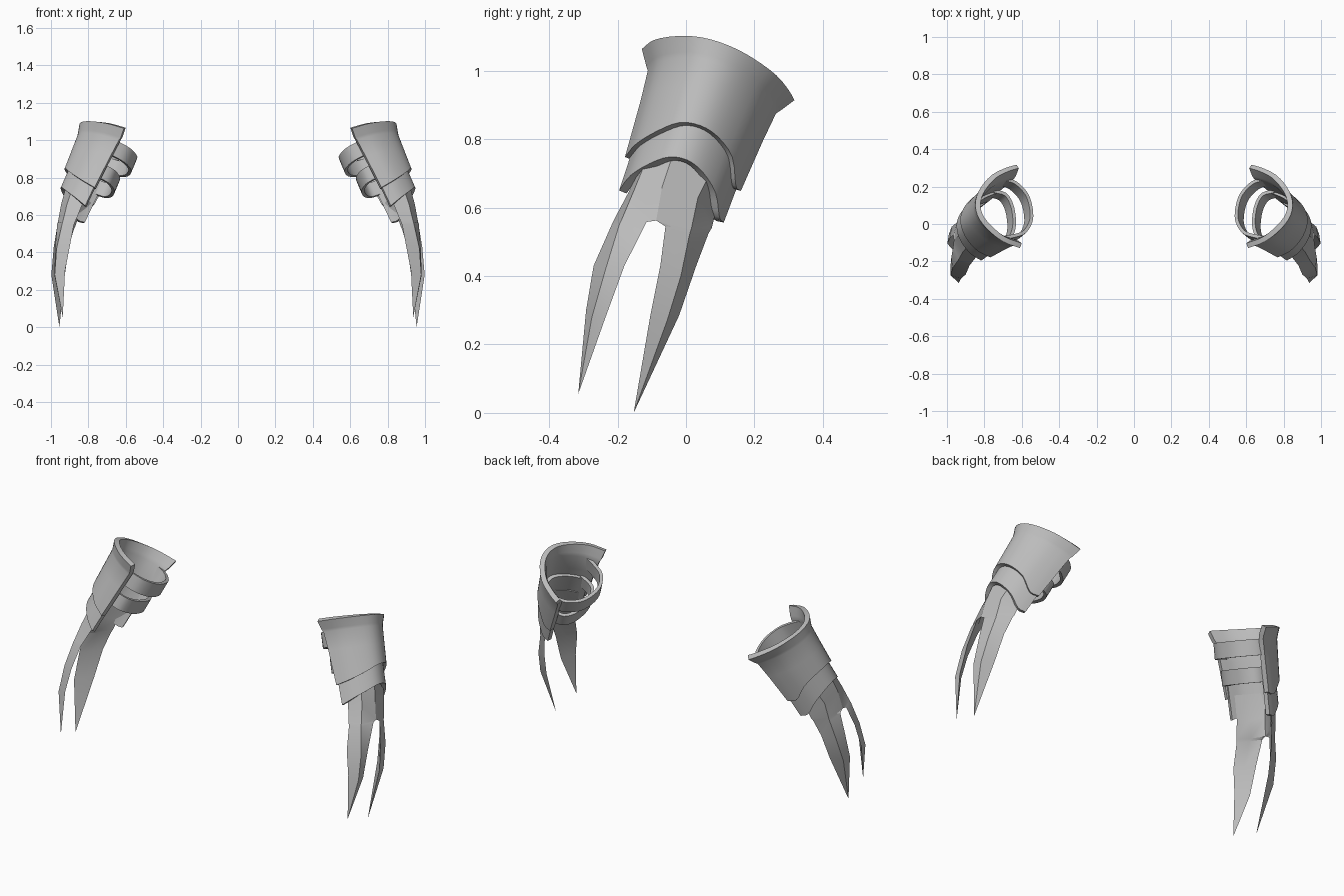
import bpy, math
from mathutils import Vector

if "Cube" in bpy.data.objects:
    bpy.data.objects.remove(bpy.data.objects["Cube"])

# local frame of one arm: D runs down the arm, U points outward, V points back
C = Vector((0.61, 0.0925, 0.985))
D = Vector((0.37, -0.31, -0.876)).normalized()
U = (Vector((1, 0, 0)) - D * D.x).normalized()
V = U.cross(D) * -1
if V.y < 0:
    V = -V

steel = bpy.data.materials.new("grey steel")
steel.diffuse_color = (0.5, 0.5, 0.5, 1)
steel.use_nodes = True
steel.node_tree.nodes["Principled BSDF"].inputs["Base Color"].default_value = steel.diffuse_color


def place(p):
    return C + U * p[0] + V * p[1] + D * p[2]


def smooth_path(pts, n=3):
    """Catmull-Rom resampling of a short point list."""
    P = [Vector(p) for p in pts]
    P = [2 * P[0] - P[1]] + P + [2 * P[-1] - P[-2]]
    out = []
    for a, b, c, d in zip(P, P[1:], P[2:], P[3:]):
        for k in range(n):
            t = k / n
            out.append(0.5 * (2 * b + (c - a) * t + (2 * a - 5 * b + 4 * c - d) * t * t
                              + (3 * b - a - 3 * c + d) * t ** 3))
    return out + [P[-2]]


def build(name, verts, faces, thick=0, angle=35):
    me = bpy.data.meshes.new(name)
    me.from_pydata(verts, [], faces)
    me.materials.append(steel)
    ob = bpy.data.objects.new(name, me)
    bpy.context.collection.objects.link(ob)
    if thick:
        s = ob.modifiers.new("thickness", 'SOLIDIFY')
        s.thickness, s.offset = thick, -1
    m = ob.modifiers.new("pair", 'MIRROR')
    m.use_mirror_merge = False
    bpy.ops.object.select_all(action='DESELECT')
    ob.select_set(True)
    bpy.context.view_layer.objects.active = ob
    bpy.ops.object.convert(target='MESH')
    bpy.ops.object.shade_smooth_by_angle(angle=math.radians(angle))


def sheet(name, rings, thick):
    """Open curved sheet lofted through rings of local points."""
    rings = [smooth_path(r) for r in rings]
    n = len(rings[0])
    verts = [place(p) for r in rings for p in r]
    faces = [(j * n + i, (j + 1) * n + i, (j + 1) * n + i + 1, j * n + i + 1)
             for j in range(len(rings) - 1) for i in range(n - 1)]
    build(name, verts, faces, thick)


# C-shaped cross-section, open toward the body
ARC = [(0, -.235), (.10, -.21), (.19, -.15), (.245, -.08), (.255, 0),
       (.225, .08), (.16, .16), (.08, .21), (.02, .235)]


def ring(su, sv, t, shift=0):
    ts = t if isinstance(t, list) else [t] * len(ARC)
    return [(u * su + shift * (1 - u / .255), v * sv, tt) for (u, v), tt in zip(ARC, ts)]


# upper cuff with flared rim and arched lower edge
low = [.35, .33, .30, .27, .26, .265, .29, .345, .335]
sheet("upper_cuff", [ring(1, 1, 0), ring(.96, .88, .045), ring(.95, .84, .06, .005),
                     ring(.94, .80, .16, .015),
                     ring(.93, .75, low, .03)], .028)

# lower cuff tucked under the upper one
low2 = [.459, .43, .40, .375, .368, .38, .41, .455, .45]
sheet("lower_cuff", [ring(.84, .70, .21, .03), ring(.85, .68, low2, .04)], .024)

# two wrist straps across the open side
for name, t0, t1, b, w in (("upper_strap", .055, .14, -.095, .175),
                           ("lower_strap", .20, .28, -.055, .155)):
    arc = [(.07, w), (.0, w * .93), (b * .7, w * .6), (b, w * .15), (b, -w * .3),
           (b * .6, -w * .7), (.0, -w * .88), (.07, -w)]
    sheet(name, [[(u, v, t) for u, v in arc] for t in (t0, t1)], .018)


# claws: each level gives the slot edge, the ridge and the flange edge
def claw(name, levels, tip, flip):
    verts, faces = [], []
    for k, (n, r, f) in enumerate(levels):
        n, r, f = Vector(n), Vector(r), Vector(f)
        inner = r + (n + f - 2 * r) * (.3 + .05 * min(k, 4))
        verts += [n, r, f, inner]
    m = len(levels)
    for k in range(m - 1):
        for i in range(4):
            a, b = k * 4 + i, k * 4 + (i + 1) % 4
            faces.append((a, b, b + 4, a + 4))
    verts.append(Vector(tip))
    last = (m - 1) * 4
    faces += [(last + i, last + (i + 1) % 4, m * 4) for i in range(4)]
    faces.append((3, 2, 1, 0))
    if flip:
        faces = [f[::-1] for f in faces]
    build(name, verts, faces, 0, 28)


claw("front_claw", [
    ((.912, -.030, .78), (.871, -.097, .785), (.775, -.135, .758)),
    ((.945, -.070, .66), (.915, -.150, .655), (.835, -.165, .65)),
    ((.963, -.087, .562), (.937, -.188, .565), (.87, -.21, .565)),
    ((.966, -.115, .558), (.941, -.195, .55), (.877, -.217, .55)),
    ((.977, -.180, .43), (.970, -.235, .42), (.90, -.27, .43)),
    ((.982, -.235, .28), (.980, -.275, .28), (.925, -.292, .30))],
    (.937, -.315, .055), True)
claw("back_claw", [
    ((.912, -.030, .78), (.890, .085, .729), (.785, .118, .665)),
    ((.945, -.070, .66), (.930, .035, .63), (.85, .09, .60)),
    ((.963, -.087, .562), (.943, .016, .54), (.87, .075, .54)),
    ((.966, -.060, .545), (.945, .010, .52), (.877, .066, .525)),
    ((.985, -.075, .43), (.975, -.015, .40), (.905, .03, .43)),
    ((.998, -.105, .28), (.990, -.055, .27), (.925, -.02, .285))],
    (.955, -.153, 0), False)
